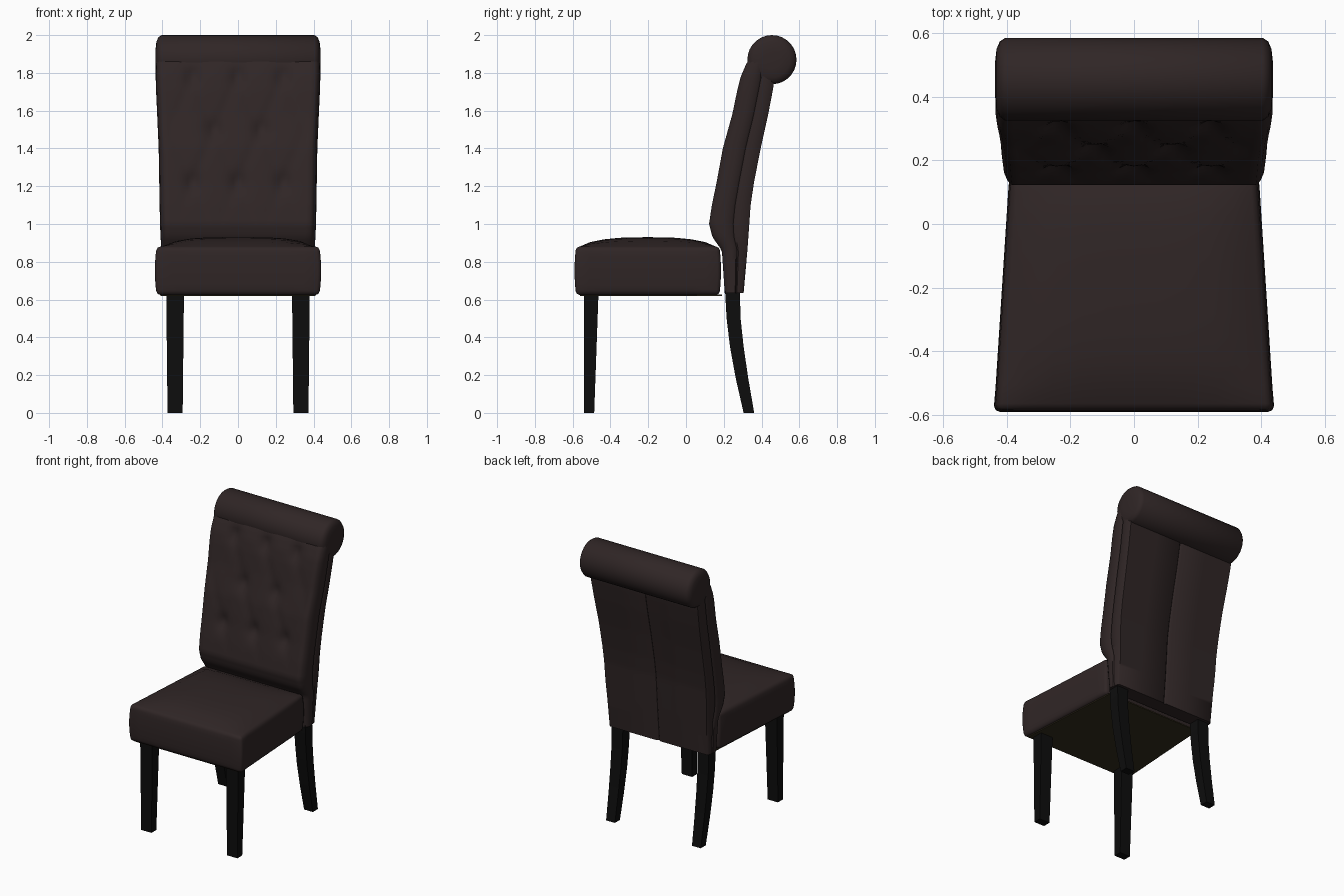
import bpy, bmesh, math

if "Cube" in bpy.data.objects:
    bpy.data.objects.remove(bpy.data.objects["Cube"])


def material(name, rgb):
    m = bpy.data.materials.new(name)
    m.diffuse_color = (*rgb, 1)
    m.use_nodes = True
    m.node_tree.nodes["Principled BSDF"].inputs["Base Color"].default_value = m.diffuse_color
    return m


BROWN = material("dark brown leather", (0.029, 0.019, 0.019))
BLACK = material("black wood", (0.004, 0.004, 0.004))
OLIVE = material("olive lining", (0.034, 0.026, 0.012))


def finish(name, bm, mat, angle=40):
    bmesh.ops.recalc_face_normals(bm, faces=bm.faces)
    me = bpy.data.meshes.new(name)
    bm.to_mesh(me)
    bm.free()
    ob = bpy.data.objects.new(name, me)
    bpy.context.collection.objects.link(ob)
    me.materials.append(mat)
    bpy.ops.object.select_all(action='DESELECT')
    ob.select_set(True)
    bpy.context.view_layer.objects.active = ob
    bpy.ops.object.shade_smooth_by_angle(angle=math.radians(angle))
    return ob


def loft(name, rings, mat, angle=40):
    """Skin a list of equal-length closed rings and cap both ends."""
    bm = bmesh.new()
    vs = [[bm.verts.new(p) for p in r] for r in rings]
    n = len(rings[0])
    for a, b in zip(vs, vs[1:]):
        for i in range(n):
            j = (i + 1) % n
            bm.faces.new((a[i], a[j], b[j], b[i]))
    bm.faces.new(vs[0])
    bm.faces.new(vs[-1])
    return finish(name, bm, mat, angle)


def sample(table, z):
    """Linear lookup in rows of (z, values...)."""
    for a, b in zip(table, table[1:]):
        if z <= b[0]:
            t = (z - a[0]) / (b[0] - a[0])
            return [p + (q - p) * t for p, q in zip(a[1:], b[1:])]
    return table[-1][1:]


# Seat: tapered, crowned cushion block with rounded edges
bm = bmesh.new()
bmesh.ops.create_cube(bm, size=2)
bmesh.ops.subdivide_edges(bm, edges=bm.edges[:], cuts=9, use_grid_fill=True)
rim = [e for e in bm.edges if e.calc_face_angle(0) > 0.7]
for v in bm.verts:
    u, w, s = v.co
    puff = 0.98 + 0.02 * (1 - s * s)
    crown = 0.05 * (1 - u ** 4) * (1 - abs(w) ** 3) if s > 0.99 else 0
    half = 0.415 - 0.025 * w
    v.co = (u * half * puff,
            -0.2025 + w * 0.3875 * puff,
            0.7525 + s * 0.1275 + crown)
bmesh.ops.bevel(bm, geom=rim, offset=0.018, segments=2, profile=0.5,
                affect='EDGES')
finish("seat", bm, BROWN, 50)

# Lining under the seat
bm = bmesh.new()
bmesh.ops.create_cube(bm, size=1)
for v in bm.verts:
    half = 0.41 if v.co.y < 0 else 0.365
    v.co = (2 * v.co.x * half, -0.185 + v.co.y * 0.75, 0.622 + v.co.z * 0.008)
finish("seat_lining", bm, OLIVE)

# Backrest: z, front y, back y, half width
BACK = [(0.635, 0.205, 0.305, 0.395), (0.86, 0.19, 0.325, 0.405),
        (0.93, 0.14, 0.33, 0.41), (1.0, 0.122, 0.335, 0.413),
        (1.1, 0.137, 0.342, 0.415), (1.22, 0.162, 0.36, 0.417),
        (1.4, 0.195, 0.395, 0.42), (1.58, 0.245, 0.435, 0.428),
        (1.71, 0.272, 0.46, 0.434), (1.78, 0.29, 0.47, 0.436),
        (1.85, 0.32, 0.48, 0.435), (1.93, 0.37, 0.50, 0.43)]
# Padded side outline: share of thickness, inset (dip = seam)
SIDE = [(0.06, 0.016), (0.18, 0.005), (0.36, 0), (0.55, 0.003),
        (0.6, 0.013), (0.65, 0.005), (0.9, 0.01)]
BUTTONS = [(x, z) for z, xs in ((1.78, (-0.24, 0, 0.24)),
                                (1.50, (-0.13, 0.13)),
                                (1.22, (-0.24, 0, 0.24))) for x in xs]


def tuft(x, z):
    """Depth of button dimples and the diagonal folds joining them."""
    d = sum(0.02 * math.exp(-((x - a) ** 2 + (z - b) ** 2) / 0.0025)
            for a, b in BUTTONS)
    fade = max(0, min(1, (z - 1.0) / 0.2, (1.87 - z) / 0.08))
    for sign in (-1, 1):
        c = (z - 1.5) / 0.28 + sign * (x - 0.12) / 0.12
        k = abs((c / 2 + 0.5) % 1 - 0.5)
        d += 0.008 * math.exp(-(k / 0.11) ** 2) * fade
    return d


rings = []
N, ROWS = 32, 60
for r in range(ROWS + 1):
    z = 0.635 + 1.295 * r / ROWS
    yf, yb, w = sample(BACK, z)
    th = yb - yf
    ring = []
    for i in range(N + 1):
        x = (i / N * 2 - 1) * (w - 0.03)
        edge = 1 - abs(i / N * 2 - 1) ** 6
        ring.append((x, yf + tuft(x, z) * edge, z))
    ring += [(w - d, yf + t * th, z) for t, d in SIDE]
    # flat rear panel with a shallow centre seam
    ring += [(x, yb - (0.01 if x == 0 else 0), z)
             for x in (w - 0.02, 0.2, 0.012, 0, -0.012, -0.2, 0.02 - w)]
    ring += [(d - w, yf + t * th, z) for t, d in reversed(SIDE)]
    rings.append(ring)
loft("backrest", rings, BROWN, 50)

# Rolled top with domed ends
ends = [(0.405, 0.13), (0.422, 0.118), (0.432, 0.095), (0.437, 0.05)]
steps = [(-x, r) for x, r in reversed(ends)] + ends
loft("top_roll",
     [[(x, 0.455 + r * math.cos(a * math.tau / 28),
        1.87 + r * math.sin(a * math.tau / 28)) for a in range(28)]
      for x, r in steps], BROWN, 40)

# Legs: z, centre y, half depth, centre x, half width
FRONT_LEG = [(0, -0.513, 0.027, 0.333, 0.040), (0.64, -0.502, 0.039, 0.333, 0.047)]
BACK_LEG = [(0, 0.333, 0.028, 0.333, 0.034), (0.18, 0.297, 0.033, 0.333, 0.037),
            (0.35, 0.269, 0.036, 0.333, 0.040), (0.5, 0.252, 0.037, 0.333, 0.042),
            (0.645, 0.246, 0.039, 0.333, 0.043)]
CORNERS = ((-1, -1), (1, -1), (1, 1), (-1, 1))
for side, s in (("left", -1), ("right", 1)):
    for kind, rows in (("front", FRONT_LEG), ("back", BACK_LEG)):
        loft(f"{kind}_leg_{side}",
             [[(s * cx + i * hx, cy + j * hy, z) for i, j in CORNERS]
              for z, cy, hy, cx, hx in rows], BLACK, 30)
